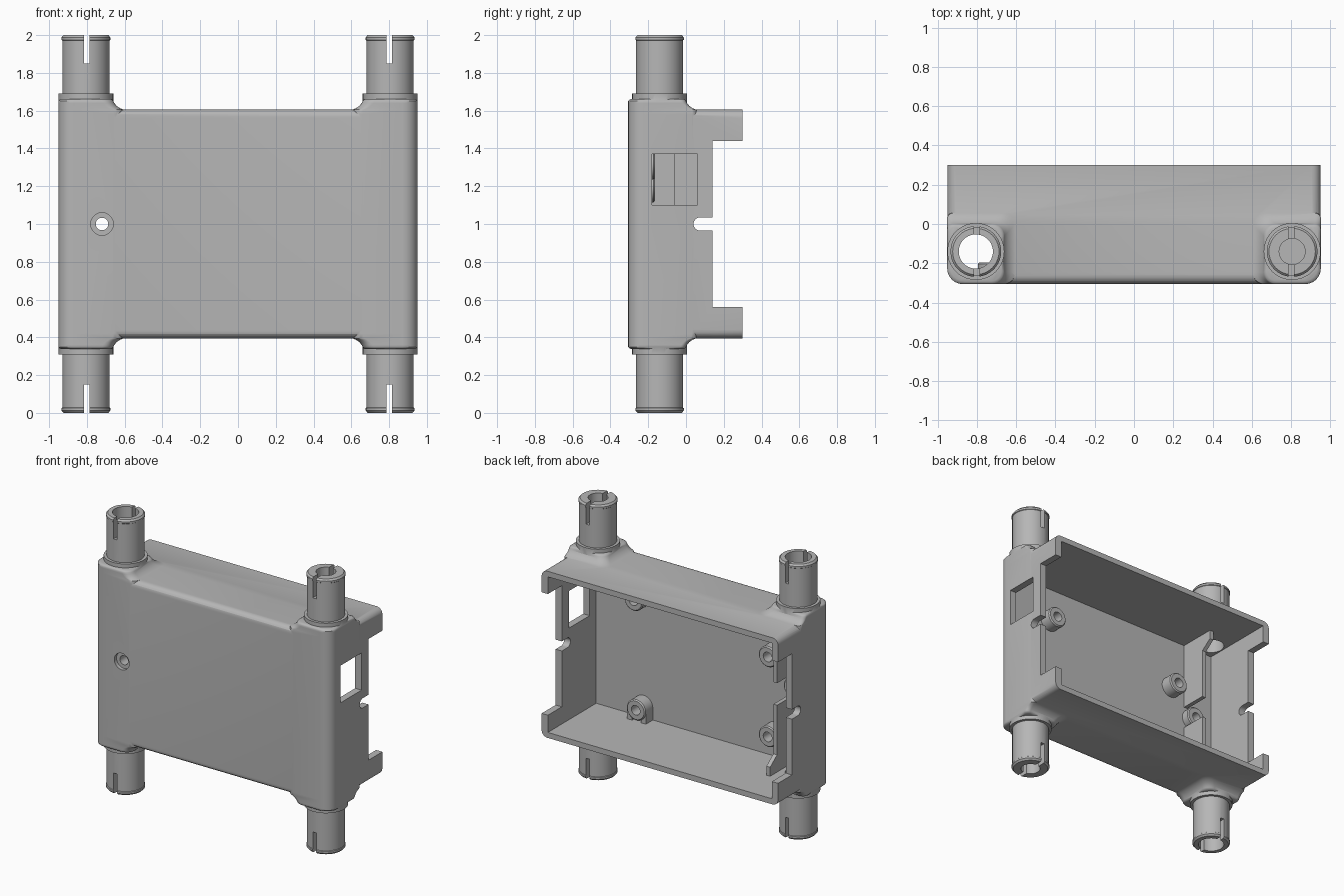
import bpy, bmesh, math
from mathutils import Vector

old = bpy.data.objects.get("Cube")
if old:
    bpy.data.objects.remove(old, do_unlink=True)

GREY = (0.47, 0.47, 0.47, 1)
grey = bpy.data.materials.new("plain grey")
grey.diffuse_color = GREY
grey.use_nodes = True
grey.node_tree.nodes["Principled BSDF"].inputs["Base Color"].default_value = GREY

W, FRONT, REAR, TOP = 0.95, -0.305, 0.30, 1.605   # outer shell limits
PX, PY = 0.805, -0.14                             # tube axis
WALL = 0.05


def finish(name, bm):
    bmesh.ops.recalc_face_normals(bm, faces=bm.faces)
    me = bpy.data.meshes.new(name)
    bm.to_mesh(me)
    bm.free()
    me.materials.append(grey)
    ob = bpy.data.objects.new(name, me)
    bpy.context.scene.collection.objects.link(ob)
    return ob


def smooth(ob):
    ob.data.shade_smooth()
    ob.data.set_sharp_from_angle(angle=math.radians(35))


def loft(name, rings, closed=False):
    """Skin a list of point rings; cap the ends, or join last to first."""
    bm = bmesh.new()
    loops = [[bm.verts.new(p) for p in ring] for ring in rings]
    pairs = list(zip(loops, loops[1:]))
    if closed:
        pairs.append((loops[-1], loops[0]))
    else:
        bm.faces.new(loops[0])
        bm.faces.new(loops[-1])
    for a, b in pairs:
        for i in range(len(a)):
            j = (i + 1) % len(a)
            bm.faces.new((a[i], a[j], b[j], b[i]))
    return finish(name, bm)


def lathe(name, profile, centre, axis="z", closed=False, sides=40):
    """Turn (radius, height) pairs about an axis."""
    rings = []
    for r, h in profile:
        ring = []
        for i in range(sides):
            t = math.tau * i / sides
            u, v = r * math.cos(t), r * math.sin(t)
            p = Vector((u, v, h)) if axis == "z" else Vector((u, h, v))
            ring.append(p + Vector(centre))
        rings.append(ring)
    return loft(name, rings, closed)


def block(name, x, y, z):
    return loft(name, [[(a, y[0], z[0]), (a, y[1], z[0]),
                        (a, y[1], z[1]), (a, y[0], z[1])] for a in x])


def side_prism(name, x, yz):
    return loft(name, [[(a, y, z) for y, z in yz] for a in x])


def section(side, grow, z):
    """Rounded corner-post outline; growth only spreads to the inner sides."""
    cut = min(grow, 0)
    x0, x1 = 0.66 - grow, W + 0.001 + cut
    y0, y1 = FRONT - 0.001 - cut, grow
    corners = [(x1, y1, -1, -1, 0.03), (x0, y1, 1, -1, 0.06),
               (x0, y0, 1, 1, 0.06), (x1, y0, -1, 1, 0.08)]
    pts = []
    for k, (cx, cy, sx, sy, r) in enumerate(corners):
        for i in range(7):
            t = math.pi / 2 * (k + i / 6)
            pts.append((side * (cx + sx * r + r * math.cos(t)),
                        cy + sy * r + r * math.sin(t), z))
    return pts


# Main shell with rounded front and end edges
body = block("shell", (-W, W), (FRONT, REAR), (2 - TOP, TOP))
bm = bmesh.new()
bm.from_mesh(body.data)


def round_edges(test, radius):
    edges = [e for e in bm.edges if test(*[v.co for v in e.verts])]
    bmesh.ops.bevel(bm, geom=edges, offset=radius, segments=6,
                    profile=0.5, affect="EDGES")


def near(a, b):
    return abs(a - b) < 1e-4


round_edges(lambda a, b: near(a.y, FRONT) and near(b.y, FRONT)
            and near(a.x, b.x), 0.08)
round_edges(lambda a, b: near(a.z, b.z) and near(abs(a.z - 1), TOP - 1)
            and not (near(a.y, REAR) and near(b.y, REAR)), 0.045)
bm.to_mesh(body.data)
bm.free()

joins, cuts = [], []

# Corner posts with flared feet, and the tubes with collars
flare = [(1.58, 0.06), (1.605, 0.055), (1.613, 0.035), (1.625, 0.018),
         (1.64, 0.005), (1.65, 0.0), (1.657, -0.004), (1.662, -0.014)]
tube = [(0.125, 1.59), (0.145, 1.6), (0.145, 1.69), (0.125, 1.69),
        (0.125, 1.972), (0.129, 1.975), (0.129, 1.988), (0.118, 2.0)]
for side in (-1, 1):
    levels = [(2 - z, g) for z, g in reversed(flare)] + flare
    joins.append(loft("post", [section(side, g, z) for z, g in levels]))
    for up in (True, False):
        prof = [(r, z if up else 2 - z) for r, z in tube]
        joins.append(lathe("tube", prof, (side * PX, PY, 0)))

# Hollow interior and lowered side walls
cuts.append(block("cavity", (WALL - W, W - WALL), (FRONT + WALL, 1),
                  (2.04 - TOP, TOP - 0.04)))
cuts.append(block("side_recess", (-2, 2), (0.14, 1), (0.56, 1.44)))

# Round-ended cable notch through both sides
arc = [math.pi * (0.5 + i / 12) for i in range(13)]
notch = [(0.075 + 0.035 * math.cos(t), 1 + 0.035 * math.sin(t)) for t in arc]
cuts.append(side_prism("notch", (-2, 2), notch + [(0.5, 0.965), (0.5, 1.035)]))

# Socket opening in the left wall
cuts.append(block("socket", (0.85, 1.1), (-0.18, 0.06), (1.10, 1.37)))

# Bores: open through the right posts, blind in the left ones
cuts.append(lathe("through_bore", [(0.087, -0.1), (0.087, 2.1)], (-PX, PY, 0)))
for a, b in ((1.72, 2.1), (-0.1, 0.28)):
    cuts.append(lathe("blind_bore", [(0.066, a), (0.066, b)], (PX, PY, 0)))

# Slots across the tube ends
for side in (-1, 1):
    for z in ((1.85, 2.1), (-0.1, 0.15)):
        x = side * 0.8
        cuts.append(block("slot", (x - 0.014, x + 0.014), (-0.4, 0.1), z))

# Countersunk front hole
HOLE = (-0.72, 0, 1.0)
cuts.append(lathe("front_hole", [(0.06, -0.4), (0.06, -0.28),
                                 (0.033, -0.28), (0.033, -0.2)], HOLE, "y"))

# Apply all joins and cuts
for op, tools in (("UNION", joins), ("DIFFERENCE", cuts)):
    for tool in tools:
        mod = body.modifiers.new(tool.name, "BOOLEAN")
        mod.operation, mod.solver, mod.object = op, "EXACT", tool
bpy.context.view_layer.update()
solid = bpy.data.meshes.new_from_object(
    body.evaluated_get(bpy.context.evaluated_depsgraph_get()))
body.modifiers.clear()
body.data = solid
for tool in joins + cuts:
    bpy.data.objects.remove(tool, do_unlink=True)
smooth(body)

# Hollow mounting bosses on the inside of the front wall
inner = FRONT + WALL


def boss(name, x, z, bore, height):
    a, b = inner - 0.004, inner + height
    ob = lathe(name, [(bore, a), (0.075, a), (0.075, b - 0.008),
                      (0.067, b), (bore, b)], (x, 0, z), "y", True)
    smooth(ob)


for x, z in ((0.52, 0.52), (0.54, 1.31), (-0.54, 1.19), (-0.54, 0.61)):
    boss("mounting_boss", x, z, 0.035, 0.09)
boss("front_hole_boss", HOLE[0], HOLE[2], 0.033, 0.06)

# Web tying the lowest boss to the floor
block("boss_web", (0.445, 0.485), (inner - 0.004, inner + 0.08), (0.42, 0.52))
block("boss_web", (0.555, 0.595), (inner - 0.004, inner + 0.08), (0.42, 0.52))

# Stepped divider beside the open bore, in two halves
step = [(-0.27, 1.08), (-0.06, 1.08), (-0.06, 1.44), (0.02, 1.50),
        (0.02, 1.58), (-0.27, 1.58)]
side_prism("upper_divider", (-0.69, -0.66), step)
side_prism("lower_divider", (-0.69, -0.66), [(y, 2 - z) for y, z in step])
